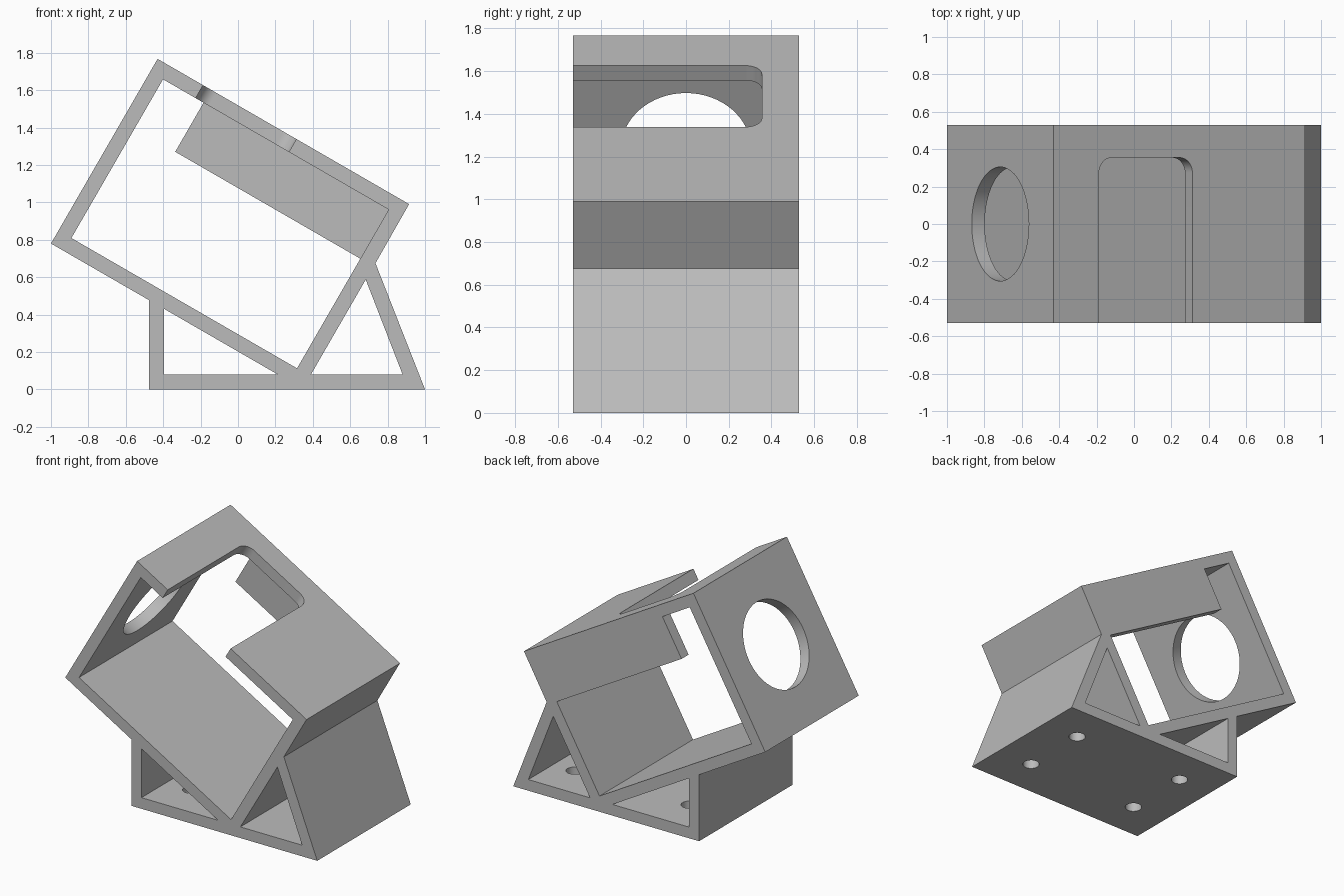
import bpy, bmesh
from math import sin, cos, pi, radians
from mathutils import Vector

if "Cube" in bpy.data.objects:
    bpy.data.objects.remove(bpy.data.objects["Cube"], do_unlink=True)

# Main dimensions
HALF = 0.53                    # half depth along y
WALL = 0.08
LENGTH, HEIGHT = 1.553, 1.14   # tilted box
TILT = radians(30)
X, Y, Z = Vector((1, 0, 0)), Vector((0, 1, 0)), Vector((0, 0, 1))
U = Vector((cos(TILT), 0, -sin(TILT)))   # along the box
V = Vector((sin(TILT), 0, cos(TILT)))    # across the box
CORNER = Vector((-1, 0, 0.78))           # lower left corner of the box

grey = bpy.data.materials.new("light grey")
grey.use_nodes = True
grey.diffuse_color = (0.5, 0.5, 0.5, 1)
grey.node_tree.nodes["Principled BSDF"].inputs["Base Color"].default_value = (0.5, 0.5, 0.5, 1)


def prism(name, points, origin, a, b, direction, start, end):
    """Extrude a flat outline, given on axes a and b, along a direction."""
    bm = bmesh.new()
    base = [bm.verts.new(origin + a * p + b * q + direction * start) for p, q in points]
    face = bm.faces.new(base)
    moved = bmesh.ops.extrude_face_region(bm, geom=[face])["geom"]
    bmesh.ops.translate(bm, vec=direction * (end - start),
                        verts=[g for g in moved if isinstance(g, bmesh.types.BMVert)])
    bmesh.ops.recalc_face_normals(bm, faces=bm.faces)
    mesh = bpy.data.meshes.new(name)
    bm.to_mesh(mesh)
    bm.free()
    mesh.materials.append(grey)
    obj = bpy.data.objects.new(name, mesh)
    bpy.context.collection.objects.link(obj)
    return obj


def arc(cx, cy, r, first, last, steps):
    angles = [first + (last - first) * i / steps for i in range(steps + 1)]
    return [(cx + r * cos(t), cy + r * sin(t)) for t in angles]


def circle(cx, cy, r, sides=48):
    return arc(cx, cy, r, 0, 2 * pi, sides)[:-1]


def cut(body, cutter):
    cutter.hide_render = True
    bpy.context.view_layer.objects.active = body
    mod = body.modifiers.new("cut", 'BOOLEAN')
    mod.operation, mod.solver, mod.object = 'DIFFERENCE', 'EXACT', cutter
    bpy.ops.object.modifier_apply(modifier=mod.name)
    bpy.data.objects.remove(cutter, do_unlink=True)


def front(name, points, start=-1, end=1):
    return prism(name, points, Vector(), X, Z, Y, start, end)


def box_point(u, v):
    p = CORNER + U * u + V * v
    return p.x, p.z


# Whole silhouette: tilted box on its wedge stand
leg_x = -0.475
slope = sin(TILT) / cos(TILT)


def underside(x):
    return CORNER.z - slope * (x - CORNER.x)


body = front("tilted_box_stand", [
    (leg_x, 0), (1, 0), (0.735, 0.675), box_point(LENGTH, HEIGHT),
    box_point(0, HEIGHT), box_point(0, 0), (leg_x, underside(leg_x))], -HALF, HALF)

# Box interior, leaving a partial panel at the back
u0, u1, v0, v1 = WALL, LENGTH - WALL, WALL, HEIGHT - WALL
panel_u, panel_v, panel_y = 0.33, 0.757, HALF - WALL
cut(body, front("interior_cutter", [box_point(*p) for p in (
    (u0, v0), (u1, v0), (u1, v1), (u0, v1))], -1, panel_y))
cut(body, front("back_opening_cutter", [box_point(*p) for p in (
    (u0, v0), (u1, v0), (u1, panel_v), (panel_u, panel_v), (panel_u, v1), (u0, v1))],
    panel_y - 0.1, 1))

# Triangular openings in the stand
inner_x = leg_x + WALL
cut(body, front("left_triangle_cutter", [
    (inner_x, WALL), (CORNER.x + (CORNER.z - WALL) / slope, WALL),
    (inner_x, underside(inner_x))]))
cut(body, front("right_triangle_cutter", [(0.39, WALL), (0.88, WALL), (0.683, 0.587)]))

# Round opening in the end wall
cut(body, prism("round_cutter", circle(0, HEIGHT / 2, 0.305, 64), CORNER, Y, V, U, -0.2, 0.2))

# Slot in the top wall, open at the front, with rounded rear corners
s0, s1, back, r = 0.281, 0.857, 0.355, 0.08
slot = [(s0, -1), (s1, -1)]
slot += arc(s1 - r, back - r, r, 0, pi / 2, 10)
slot += arc(s0 + r, back - r, r, pi / 2, pi, 10)
cut(body, prism("slot_cutter", slot, CORNER, U, Y, V, HEIGHT - 0.12, HEIGHT + 0.2))

# Screw holes in the base plate
for x in (-0.2, 0.713):
    for y in (-0.245, 0.245):
        cut(body, prism("screw_cutter", circle(x, y, 0.056, 32), Vector(), X, Y, Z, -0.1, 0.1))

# Smooth round walls, sharp edges
bpy.ops.object.select_all(action='DESELECT')
body.select_set(True)
bpy.context.view_layer.objects.active = body
bpy.ops.object.shade_smooth_by_angle(angle=radians(25))
